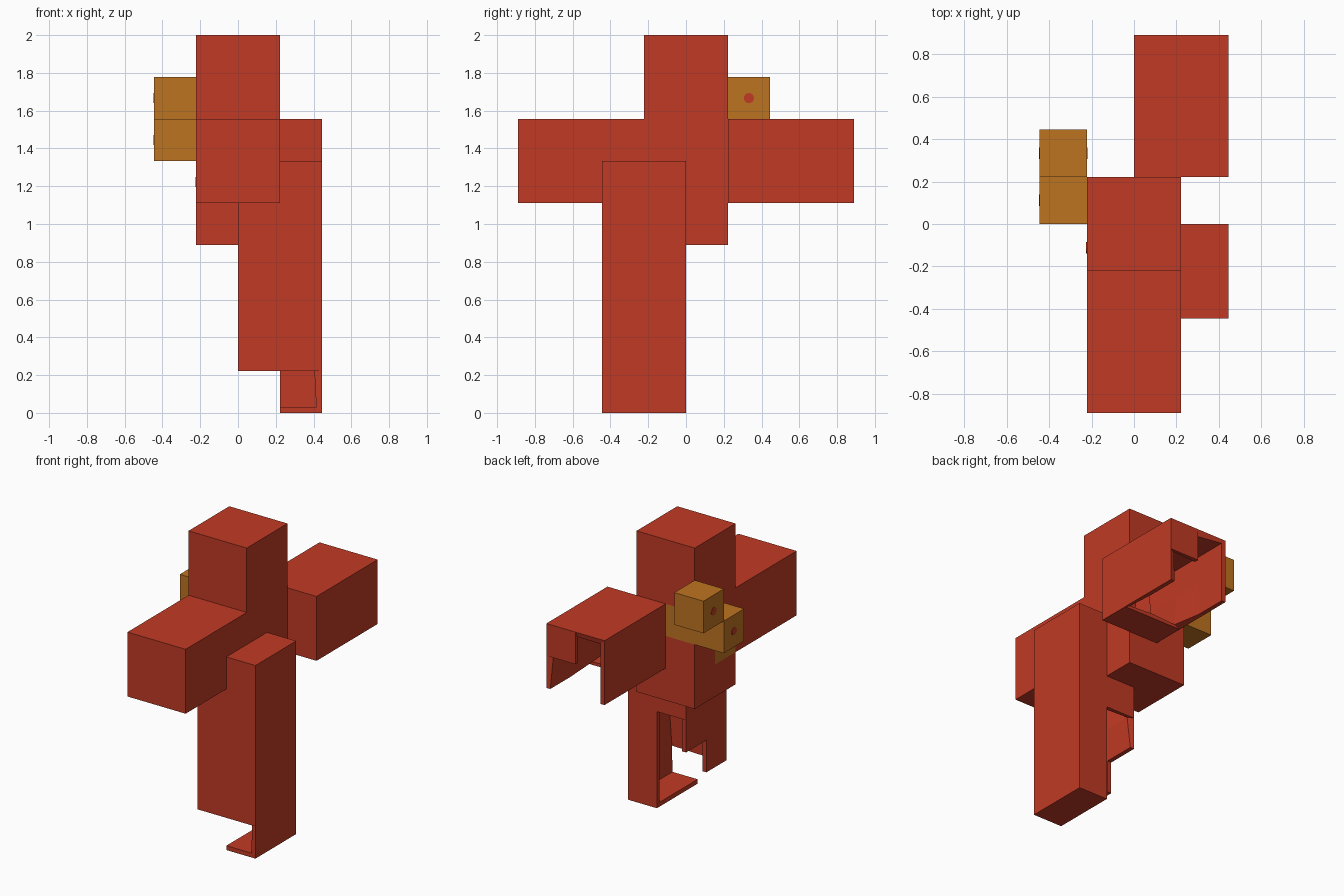
import bpy, bmesh, math
from mathutils import Vector

if "Cube" in bpy.data.objects:
    bpy.data.objects.remove(bpy.data.objects["Cube"], do_unlink=True)

U = 2 / 9          # grid unit
WALL = 0.03        # panel thickness


def material(name, rgb):
    m = bpy.data.materials.new(name)
    m.use_nodes = True
    m.diffuse_color = (*rgb, 1)
    m.node_tree.nodes["Principled BSDF"].inputs["Base Color"].default_value = (*rgb, 1)
    return m


RED = material("brick red", (0.533, 0.042, 0.018))
ORANGE = material("ochre orange", (0.515, 0.174, 0.015))


def cells(x0, x1, y0, y1, z0, z1):
    return {(x, y, z) for x in range(x0, x1) for y in range(y0, y1) for z in range(z0, z1)}


def finish(bm, name, mats):
    me = bpy.data.meshes.new(name)
    bm.to_mesh(me)
    bm.free()
    for m in mats:
        me.materials.append(m)
    ob = bpy.data.objects.new(name, me)
    bpy.context.collection.objects.link(ob)
    return ob


# Body regions, in grid units
torso = cells(-1, 1, -1, 1, 4, 9)
front_arm = cells(-1, 1, -4, -1, 5, 7)
back_arm = cells(0, 2, 1, 4, 5, 7)
leg = cells(1, 2, -2, 0, 0, 6) | cells(0, 1, -2, 0, 1, 5)
orange = cells(-2, 0, 0, 1, 6, 7) | {(-1, -1, 5)}
body = torso | front_arm | back_arm | leg | orange


# Open panels: (axis, side) of a cell
def is_open(c, axis, side):
    x, y, z = c
    if c in back_arm:
        if (axis, side) == (1, 1):                      # open arm end, one panel kept
            return (x, z) != (1, 6)
        if (axis, side) == (2, -1):                     # open underside
            return y >= 2
    if c in leg:
        if z == 0 and (axis, side) in ((1, -1), (0, -1)):   # foot front and inner side
            return True
        if x == 0 and z == 1 and (axis, side) == (2, -1):   # underside beside foot
            return True
        if x == 0 and z in (1, 2) and (axis, side) == (1, 1):   # lower back
            return True
        if (x, y, z) == (0, -1, 1) and (axis, side) == (0, -1):  # notch in inner side
            return True
    return False


# Hollow body: outer panels of the joined regions, thickened inward
bm = bmesh.new()
for c in sorted(body):
    for axis in range(3):
        for side in (-1, 1):
            n = list(c)
            n[axis] += side
            if tuple(n) in body or is_open(c, axis, side):
                continue
            normal, a, b = Vector(), Vector(), Vector()
            normal[axis] = side
            a[(axis + 1) % 3] = 0.5
            b = normal.cross(a)
            mid = Vector(c) + Vector((0.5, 0.5, 0.5)) + normal * 0.5
            f = bm.faces.new([bm.verts.new((mid + p) * U)
                              for p in (-a - b, a - b, a + b, b - a)])
            f.material_index = 1 if c in orange else 0
bmesh.ops.remove_doubles(bm, verts=bm.verts, dist=0.001)
shell = finish(bm, "hollow_body", [RED, ORANGE])
mod = shell.modifiers.new("wall thickness", "SOLIDIFY")
mod.thickness = WALL
mod.offset = -1
mod.use_even_offset = True

# Separate block touching the body along one edge
bm = bmesh.new()
bmesh.ops.create_cube(bm, size=U)
block = finish(bm, "upper_block", [ORANGE])
block.location = Vector((-1.5, 1.5, 7.5)) * U

# Small round marks on the side faces of the orange blocks
for i, (x, y, z) in enumerate([(-2, 1.5, 7.5), (-1, 1.5, 7.5), (-2, 0.5, 6.5), (-1, -0.5, 5.5)]):
    bm = bmesh.new()
    bmesh.ops.create_cone(bm, cap_ends=True, segments=16, radius1=0.027, radius2=0.027, depth=0.006)
    dot = finish(bm, f"round_mark_{i + 1}", [RED])
    dot.rotation_euler = (0, math.pi / 2, 0)
    dot.location = Vector((x, y, z)) * U
